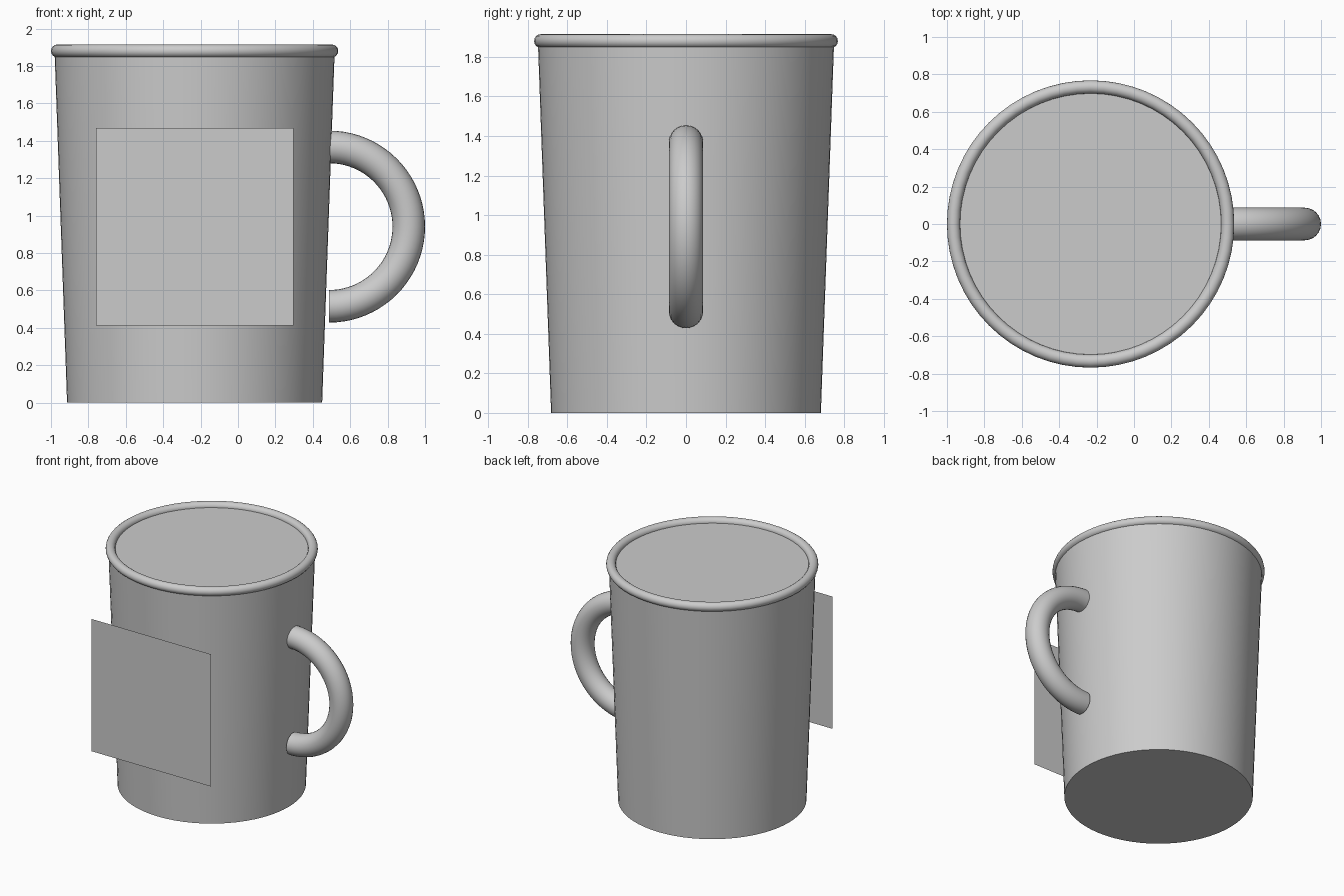
import bpy, bmesh, math
from mathutils import Vector

if "Cube" in bpy.data.objects:
    bpy.data.objects.remove(bpy.data.objects["Cube"])

CX = -0.232  # cup axis


def finish(name, bm, angle=40):
    bmesh.ops.recalc_face_normals(bm, faces=bm.faces)
    me = bpy.data.meshes.new(name)
    bm.to_mesh(me)
    bm.free()
    ob = bpy.data.objects.new(name, me)
    bpy.context.collection.objects.link(ob)
    bpy.ops.object.select_all(action='DESELECT')
    ob.select_set(True)
    bpy.context.view_layer.objects.active = ob
    bpy.ops.object.shade_smooth_by_angle(angle=math.radians(angle))
    return ob


def tube_arc(bm, centre, u, v, major, minor, start, end, steps, sides):
    """Sweep a circle along an arc in the u-v plane; ends are capped unless it closes."""
    closed = abs(end - start - math.tau) < 1e-6
    w = u.cross(v)
    rings = []
    for i in range(steps if closed else steps + 1):
        a = start + (end - start) * i / steps
        d = u * math.cos(a) + v * math.sin(a)
        rings.append([bm.verts.new(centre + d * (major + minor * math.cos(b)) + w * minor * math.sin(b))
                      for b in (math.tau * j / sides for j in range(sides))])
    pairs = list(zip(rings, rings[1:])) + ([(rings[-1], rings[0])] if closed else [])
    for r, s in pairs:
        for j in range(sides):
            k = (j + 1) % sides
            bm.faces.new((r[j], r[k], s[k], s[j]))
    if not closed:
        bm.faces.new(rings[0])
        bm.faces.new(rings[-1])


X, Y, Z = Vector((1, 0, 0)), Vector((0, 1, 0)), Vector((0, 0, 1))

# Tapered cup body, closed at top and bottom
bm = bmesh.new()
bmesh.ops.create_cone(bm, cap_ends=True, segments=64, radius1=0.682, radius2=0.749, depth=1.88)
bmesh.ops.translate(bm, verts=bm.verts, vec=(CX, 0, 0.94))
finish("cup_body", bm)

# Rounded rim
bm = bmesh.new()
tube_arc(bm, Vector((CX, 0, 1.88)), X, Y, 0.733, 0.035, 0, math.tau, 64, 16)
finish("cup_rim", bm)

# Half-ring handle on the right side
bm = bmesh.new()
tube_arc(bm, Vector((0.487, 0, 0.941)), X, Z, 0.426, 0.087, -math.pi / 2, math.pi / 2, 40, 24)
finish("handle", bm)

# Flat square panel in front of the body
bm = bmesh.new()
h = 0.528
bm.faces.new([bm.verts.new((CX + sx * h, -0.765, 0.94 + sz * h))
              for sx, sz in ((-1, -1), (1, -1), (1, 1), (-1, 1))])
panel = finish("front_panel", bm)
if panel.data.polygons[0].normal.y > 0:
    panel.data.flip_normals()
